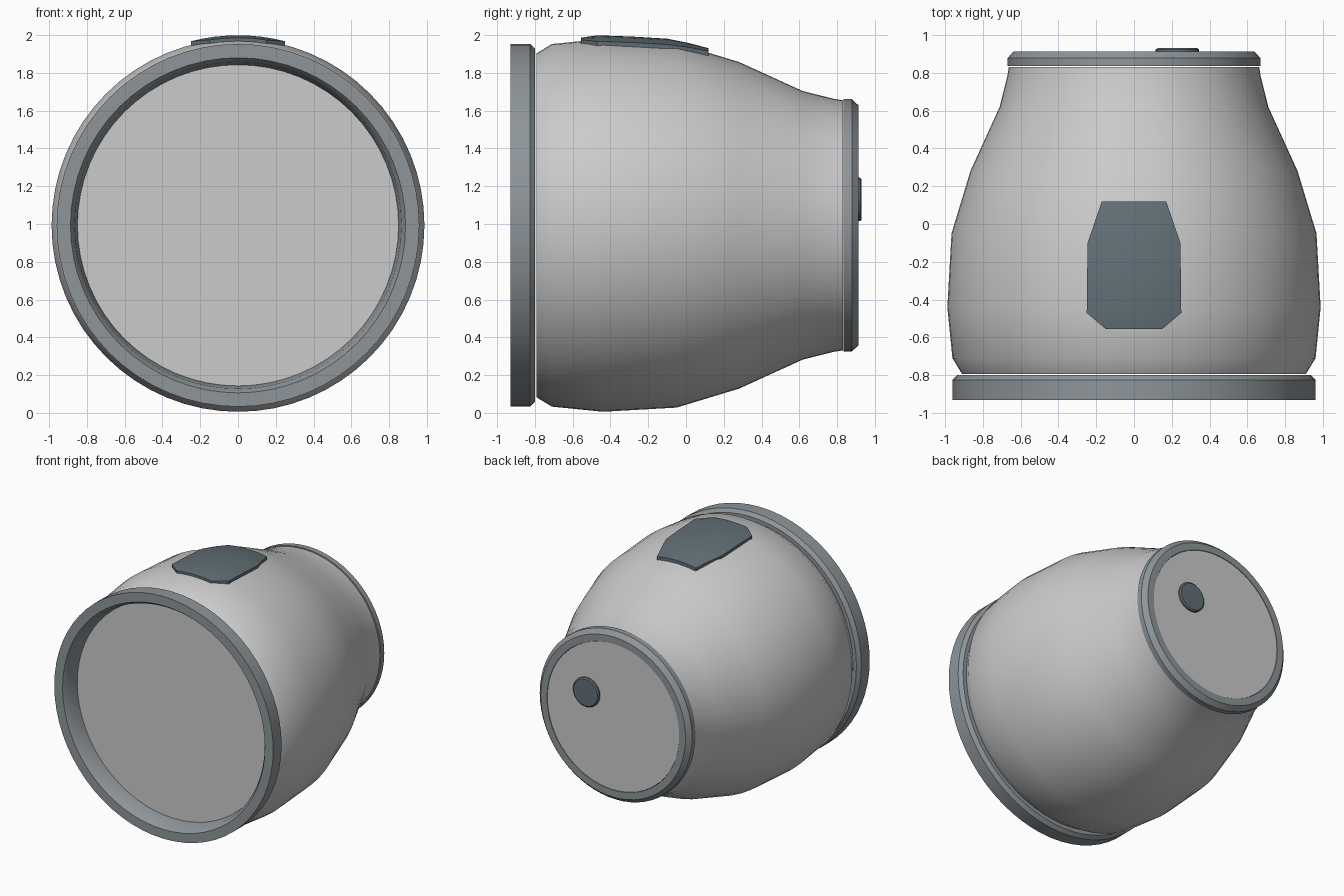
import bpy, bmesh, math

if "Cube" in bpy.data.objects:
    bpy.data.objects.remove(bpy.data.objects["Cube"])

CZ = 0.993  # height of the long axis, which runs along y
SEG = 64


def material(name, rgb):
    m = bpy.data.materials.new(name)
    m.diffuse_color = (*rgb, 1)
    m.use_nodes = True
    m.node_tree.nodes["Principled BSDF"].inputs["Base Color"].default_value = m.diffuse_color
    return m


LIGHT = material("light_grey", (0.55, 0.57, 0.58))
MID = material("mid_grey", (0.27, 0.30, 0.32))
DARK = material("dark_grey", (0.12, 0.16, 0.18))


def finish(bm, name, mat):
    bmesh.ops.recalc_face_normals(bm, faces=bm.faces)
    me = bpy.data.meshes.new(name)
    bm.to_mesh(me)
    bm.free()
    ob = bpy.data.objects.new(name, me)
    bpy.context.collection.objects.link(ob)
    me.materials.append(mat)
    bpy.ops.object.select_all(action='DESELECT')
    ob.select_set(True)
    bpy.context.view_layer.objects.active = ob
    bpy.ops.object.shade_smooth_by_angle(angle=math.radians(28))
    return ob


def lathe(name, profile, mat, ring=False, cx=0, cz=CZ, seg=SEG):
    """Turn (y, radius) points around the y direction; ring closes the loop, otherwise ends are capped."""
    bm = bmesh.new()
    loops = []
    for y, r in profile:
        loops.append([bm.verts.new((cx + r * math.cos(2 * math.pi * i / seg), y,
                                    cz + r * math.sin(2 * math.pi * i / seg)))
                      for i in range(seg)])
    pairs = list(zip(loops, loops[1:]))
    if ring:
        pairs.append((loops[-1], loops[0]))
    else:
        bm.faces.new(loops[0])
        bm.faces.new(loops[-1])
    for a, b in pairs:
        for i in range(seg):
            j = (i + 1) % seg
            bm.faces.new((a[i], a[j], b[j], b[i]))
    return finish(bm, name, mat)


# Rounded, tapering main shell
lathe("body", [(-0.792, 0.91), (-0.71, 0.96), (-0.44, 0.987), (-0.05, 0.965),
               (0.28, 0.865), (0.62, 0.71), (0.78, 0.67), (0.83, 0.662)], LIGHT)

# Front collar with a flared opening
lathe("front_collar", [(-0.93, 0.96), (-0.825, 0.96), (-0.799, 0.935),
                       (-0.799, 0.85), (-0.90, 0.865), (-0.93, 0.887)], MID, ring=True)

# Chamfered rear collar, and the pale plate set into it
lathe("rear_collar", [(0.835, 0.58), (0.835, 0.668), (0.878, 0.668),
                      (0.913, 0.635), (0.913, 0.58)], MID, ring=True)
lathe("rear_plate", [(0.84, 0.578), (0.91, 0.578)], LIGHT)

# Small round button, off-centre on the rear plate
lathe("rear_button", [(0.905, 0.115), (0.922, 0.115), (0.93, 0.105)], DARK,
      cx=0.23, cz=1.13, seg=32)

# Thin panel that follows the curve of the shell: (y, half width, outer radius)
rows = [(-0.555, 0.15, 0.993), (-0.47, 0.25, 1.006), (-0.28, 0.248, 0.999),
        (-0.10, 0.245, 0.988), (0.01, 0.208, 0.966), (0.12, 0.17, 0.938)]
COLS = 9
bm = bmesh.new()
grid = []
for y, w, r in rows:
    line = []
    for c in range(COLS):
        x = w * (2 * c / (COLS - 1) - 1)
        line.append(bm.verts.new((x, y, CZ + math.sqrt(r * r - x * x))))
    grid.append(line)
for a, b in zip(grid, grid[1:]):
    for c in range(COLS - 1):
        bm.faces.new((a[c], a[c + 1], b[c + 1], b[c]))
ext = bmesh.ops.extrude_face_region(bm, geom=bm.faces[:], use_keep_orig=True)
for v in ext["geom"]:
    if isinstance(v, bmesh.types.BMVert):
        v.co.z -= 0.035
finish(bm, "top_panel", DARK)
